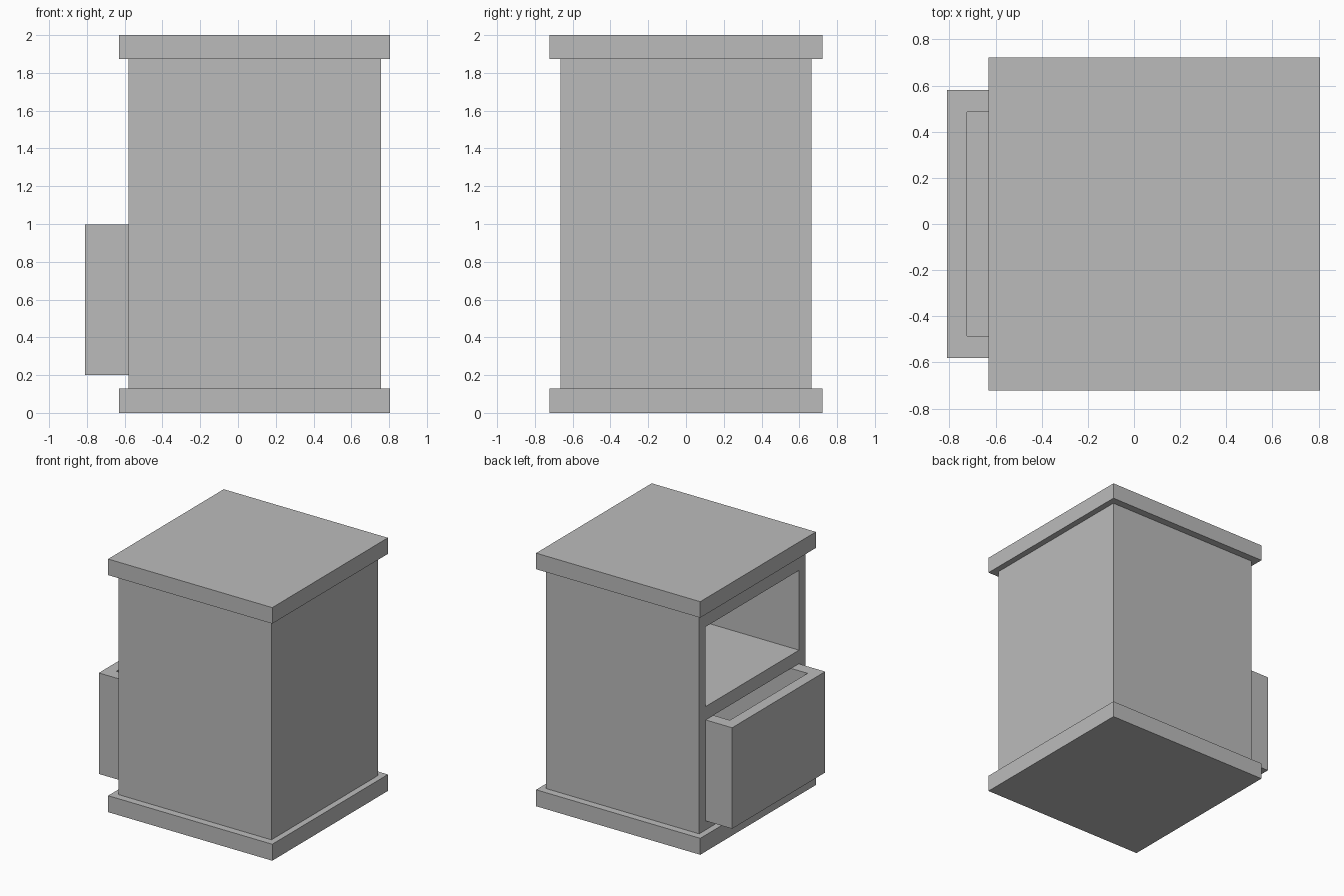
import bpy

old = bpy.data.objects.get("Cube")
if old:
    bpy.data.objects.remove(old, do_unlink=True)

grey = bpy.data.materials.new("plain grey")
grey.use_nodes = True
colour = (0.5, 0.5, 0.5, 1)
grey.diffuse_color = colour
grey.node_tree.nodes["Principled BSDF"].inputs["Base Color"].default_value = colour


def box(name, x, half_y, z):
    """Box spanning x and z ranges, symmetric in y."""
    bpy.ops.mesh.primitive_cube_add(size=1)
    ob = bpy.context.object
    ob.name = ob.data.name = name
    for v in ob.data.vertices:
        v.co = (x[0] if v.co.x < 0 else x[1],
                half_y if v.co.y > 0 else -half_y,
                z[0] if v.co.z < 0 else z[1])
    ob.data.materials.append(grey)
    return ob


def carve(target, name, x, half_y, z):
    """Cut a box-shaped hollow out of the target."""
    cutter = box(name, x, half_y, z)
    cutter.hide_render = True
    mod = target.modifiers.new(name, 'BOOLEAN')
    mod.operation = 'DIFFERENCE'
    mod.solver = 'EXACT'
    mod.object = cutter
    bpy.context.view_layer.objects.active = target
    bpy.ops.object.modifier_apply(modifier=name)
    bpy.data.objects.remove(cutter, do_unlink=True)


# Overhanging slabs below and above the cabinet
box("base_slab", (-0.63, 0.805), 0.722, (0, 0.13))
box("top_slab", (-0.63, 0.805), 0.722, (1.873, 2))

# Cabinet with an open shelf above a drawer slot
body = box("cabinet_body", (-0.58, 0.757), 0.664, (0.13, 1.873))
carve(body, "shelf_hollow", (-0.8, 0.66), 0.583, (1.105, 1.735))
carve(body, "drawer_slot", (-0.8, 0.66), 0.583, (0.199, 0.999))

# Drawer, pulled partly out of its slot
drawer = box("drawer", (-0.81, 0.43), 0.581, (0.2, 0.998))
carve(drawer, "drawer_hollow", (-0.723, 0.33), 0.485, (0.3, 1.2))
